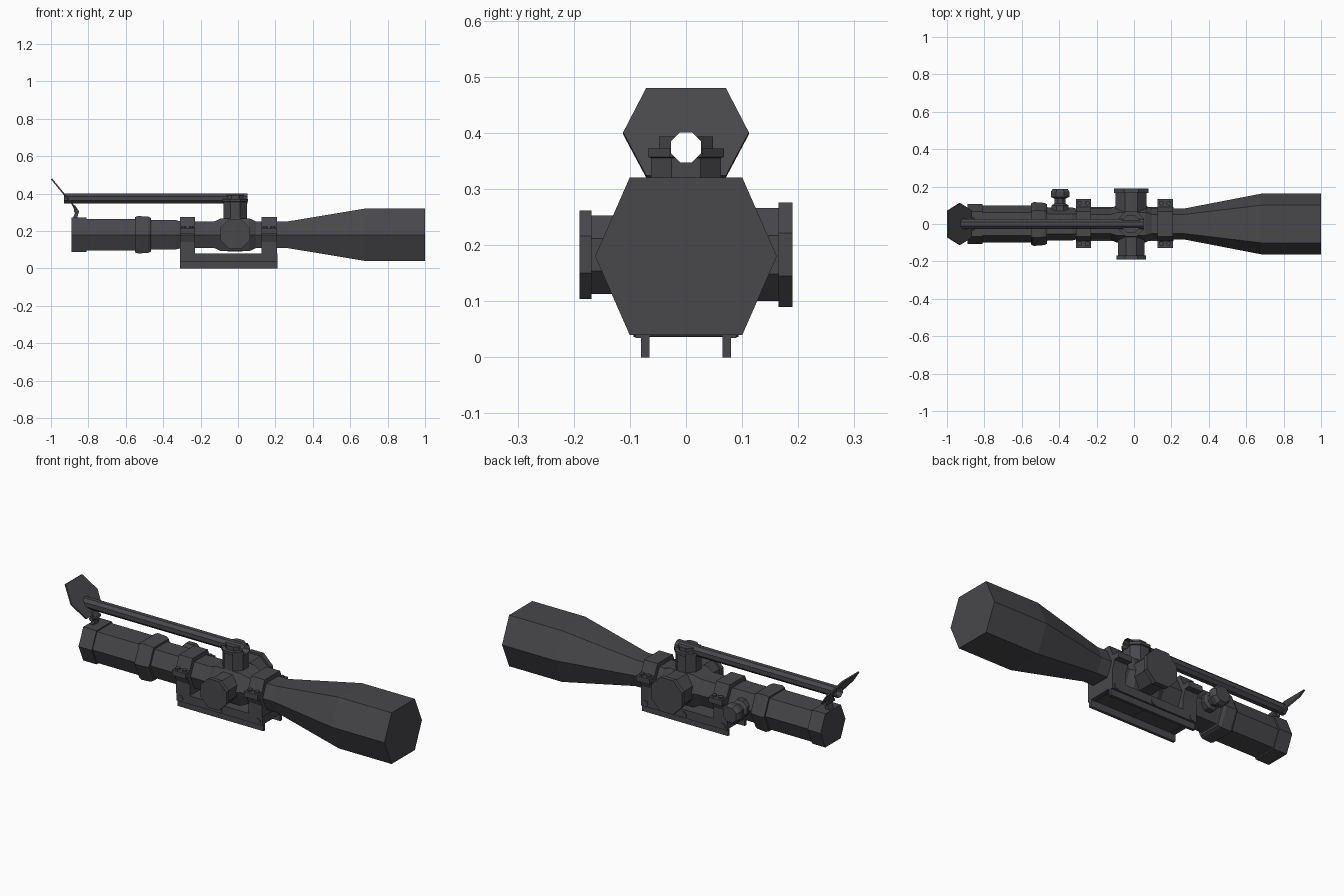
import bpy
import bmesh
from math import cos, sin, pi
from mathutils import Vector

cube = bpy.data.objects.get("Cube")
if cube:
    bpy.data.objects.remove(cube, do_unlink=True)

metal = bpy.data.materials.new("dark gunmetal")
metal.use_nodes = True
metal.diffuse_color = (0.065, 0.063, 0.07, 1)
metal.node_tree.nodes["Principled BSDF"].inputs["Base Color"].default_value = metal.diffuse_color

AXIS_Z = 0.18
HEX = [(1, 0), (0.62, 1), (-0.62, 1), (-1, 0), (-0.62, -1), (0.62, -1)]


def octagon():
    r = 1 / cos(pi / 8)
    return [(r * cos(pi / 8 + i * pi / 4), r * sin(pi / 8 + i * pi / 4)) for i in range(8)]


OCT = octagon()


def finish(name, bm):
    bmesh.ops.recalc_face_normals(bm, faces=bm.faces)
    mesh = bpy.data.meshes.new(name)
    bm.to_mesh(mesh)
    bm.free()
    mesh.materials.append(metal)
    obj = bpy.data.objects.new(name, mesh)
    bpy.context.collection.objects.link(obj)
    return obj


def loft(name, axis, centre, rings, section=OCT, caps=True):
    """Skin a section along an axis; each ring is (distance, half width, half height)."""
    bm = bmesh.new()
    loops = []
    for t, a, b in rings:
        loop = []
        for u, v in section:
            p = {"x": (t, u * a, v * b), "y": (u * a, t, v * b), "z": (u * a, v * b, t)}[axis]
            loop.append(bm.verts.new(Vector(centre) + Vector(p)))
        loops.append(loop)
    n = len(section)
    for low, high in zip(loops, loops[1:]):
        for i in range(n):
            j = (i + 1) % n
            bm.faces.new((low[i], low[j], high[j], high[i]))
    if caps:
        bm.faces.new(loops[0])
        bm.faces.new(loops[-1])
    return finish(name, bm)


def box(name, low, high):
    bm = bmesh.new()
    bmesh.ops.create_cube(bm, size=1)
    for v in bm.verts:
        v.co = [l + (h - l) * (c + 0.5) for l, h, c in zip(low, high, v.co)]
    return finish(name, bm)


def knob(name, axis, centre, steps):
    return loft(name, axis, centre, [(t, r, r) for t, r in steps])


# Optical tube: objective bell, centre tube and eyepiece
loft("scope_tube", "x", (0, 0, AXIS_Z), [
    (-0.89, 0.107, 0.092), (-0.81, 0.107, 0.092), (-0.81, 0.1, 0.085), (-0.48, 0.1, 0.085),
    (-0.46, 0.088, 0.078), (-0.33, 0.088, 0.078), (-0.31, 0.083, 0.072), (0.27, 0.083, 0.072),
    (0.68, 0.162, 0.14), (1, 0.162, 0.14)], HEX)
loft("zoom_ring", "x", (0, 0, AXIS_Z), [
    (-0.55, 0.11, 0.094), (-0.535, 0.117, 0.1), (-0.48, 0.113, 0.097), (-0.465, 0.105, 0.09)], HEX)
loft("turret_housing", "x", (0, 0, AXIS_Z), [
    (-0.125, 0.083, 0.072), (-0.09, 0.1, 0.088), (0.06, 0.1, 0.088), (0.095, 0.083, 0.072)], HEX)

# Adjustment knobs
TX = -0.015
knob("front_knob", "y", (TX, 0, 0.183),
     [(-0.19, 0.079), (-0.168, 0.079), (-0.168, 0.07), (-0.05, 0.07)])
knob("back_knob", "y", (TX, 0, 0.183),
     [(0.05, 0.083), (0.165, 0.083), (0.165, 0.093), (0.19, 0.093)])
knob("focus_knob", "y", (-0.395, 0, AXIS_Z),
     [(0.05, 0.045), (0.1, 0.045), (0.11, 0.03), (0.135, 0.03), (0.145, 0.05),
      (0.172, 0.05), (0.187, 0.04)])
turret = knob("top_turret", "z", (TX, 0, 0),
              [(0.23, 0.062), (0.355, 0.062), (0.357, 0.068), (0.372, 0.068),
               (0.372, 0.048), (0.393, 0.048)])

# Hollow rod running back from the turret
ROD_Z = 0.374
loft("sight_rod", "x", (0, 0, ROD_Z), [(-0.93, 0.027, 0.027), (0.05, 0.027, 0.027)], caps=False)

# Tilted hexagonal flap
bm = bmesh.new()
outline = [(0.112, 0.397), (0.071, 0.476), (-0.071, 0.476),
           (-0.112, 0.397), (-0.071, 0.32), (0.071, 0.32)]
face = bm.faces.new([bm.verts.new((-1 + (0.476 - z) * 0.82, y, z)) for y, z in outline])
extruded = bmesh.ops.extrude_face_region(bm, geom=[face])["geom"]
bmesh.ops.translate(bm, vec=(0.007, 0, 0.004),
                    verts=[g for g in extruded if isinstance(g, bmesh.types.BMVert)])
flap = finish("rear_flap", bm)

# Bore through the turret and flap
bore = loft("bore_cutter", "x", (0, 0, ROD_Z), [(-1.2, 0.0265, 0.0265), (0.3, 0.0265, 0.0265)])
bore.hide_render = True
for target in (turret, flap):
    cut = target.modifiers.new("bore", "BOOLEAN")
    cut.operation = "DIFFERENCE"
    cut.solver = "EXACT"
    cut.object = bore
    bpy.context.view_layer.objects.active = target
    bpy.ops.object.modifier_apply(modifier=cut.name)
bpy.data.objects.remove(bore, do_unlink=True)

# Flap hinge
loft("hinge_pin", "y", (-0.865, 0, 0.308), [(-0.035, 0.011, 0.011), (0.035, 0.011, 0.011)])
bm = bmesh.new()
arm = [(-0.885, 0.335), (-0.872, 0.338), (-0.85, 0.305), (-0.862, 0.262), (-0.885, 0.262), (-0.87, 0.3)]
sides = [[bm.verts.new((x, y, z)) for x, z in arm] for y in (-0.02, 0.02)]
for side in sides:
    bm.faces.new(side)
for i in range(len(arm)):
    j = (i + 1) % len(arm)
    bm.faces.new((sides[0][i], sides[0][j], sides[1][j], sides[1][i]))
finish("hinge_arm", bm)

# Mount base with two rail legs
half = [(0.065, 0.038), (0.065, 0), (0.08, 0), (0.08, 0.034), (0.09, 0.034), (0.09, 0.08)]
profile = half + [(-y, z) for y, z in reversed(half)]
loft("mount_base", "x", (0, 0, 0), [(-0.31, 1, 1), (0.21, 1, 1)], profile)

# Tube clamps: post, cap, ears and bolts
for label, cx in (("rear", -0.27), ("front", 0.167)):
    w = 0.041
    box(label + "_clamp_post", (cx - w, -0.09, 0.075), (cx + w, 0.09, 0.2))
    loft(label + "_clamp_cap", "x", (cx, 0, AXIS_Z), [(-w, 0.106, 0.095), (w, 0.106, 0.095)], HEX)
    for side, y in (("right", -0.105), ("left", 0.112)):
        box(f"{label}_{side}_clamp_ear", (cx - w, y - 0.022, 0.185), (cx + w, y + 0.022, 0.215))
        for i, dx in enumerate((-0.02, 0.02)):
            knob(f"{label}_{side}_bolt_{i + 1}", "z", (cx + dx, y, 0), [(0.21, 0.012), (0.224, 0.012)])

# Base screws on both sides
for i, x in enumerate((-0.287, -0.05, 0.182)):
    knob(f"base_screw_{i + 1}", "y", (x, 0, 0.052), [(-0.094, 0.016), (0.094, 0.016)])
